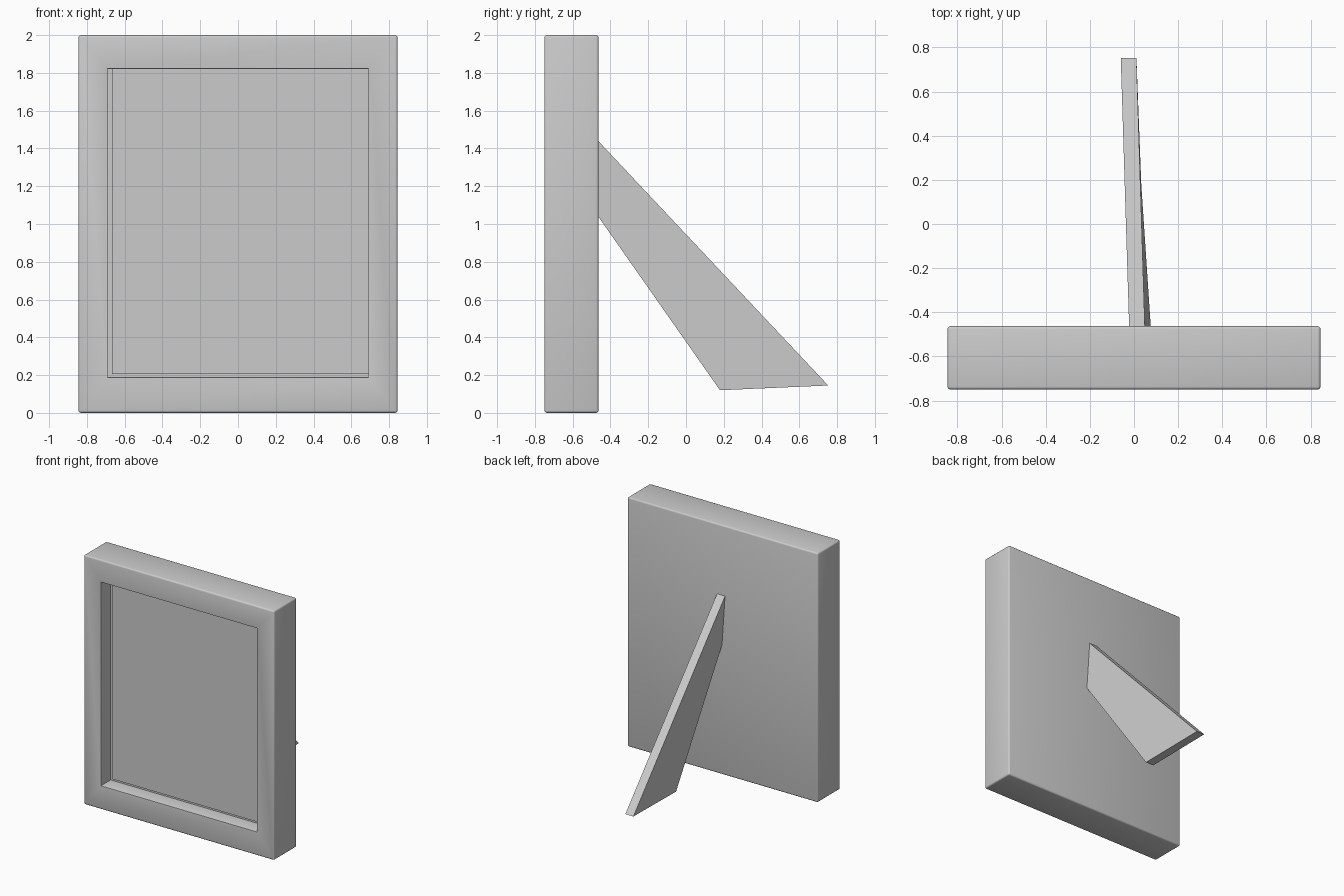
import bpy, bmesh

if "Cube" in bpy.data.objects:
    bpy.data.objects.remove(bpy.data.objects["Cube"])


def make_object(name, bm, smooth=False):
    bmesh.ops.recalc_face_normals(bm, faces=bm.faces)
    mesh = bpy.data.meshes.new(name)
    bm.to_mesh(mesh)
    bm.free()
    ob = bpy.data.objects.new(name, mesh)
    bpy.context.collection.objects.link(ob)
    if smooth:
        bpy.ops.object.select_all(action='DESELECT')
        ob.select_set(True)
        bpy.context.view_layer.objects.active = ob
        bpy.ops.object.shade_smooth_by_angle(angle=0.6)
    return ob


def loop(bm, x0, x1, z0, z1, y):
    return [bm.verts.new((x, y, z)) for x, z in ((x0, z0), (x1, z0), (x1, z1), (x0, z1))]


def bridge(bm, a, b):
    for i in range(4):
        j = (i + 1) % 4
        bm.faces.new((a[i], a[j], b[j], b[i]))


# Frame: solid block with a recessed opening in the front
bm = bmesh.new()
back = loop(bm, -0.845, 0.845, 0, 2, -0.463)
front = loop(bm, -0.845, 0.845, 0, 2, -0.75)
rim = loop(bm, -0.69, 0.69, 0.19, 1.82, -0.75)
floor = loop(bm, -0.69, 0.69, 0.19, 1.82, -0.628)
bm.faces.new(back)
for a, b in ((back, front), (front, rim), (rim, floor)):
    bridge(bm, a, b)
bm.faces.new(floor)
bmesh.ops.recalc_face_normals(bm, faces=bm.faces)
inner = set(floor)
edges = [e for e in bm.edges
         if not inner & set(e.verts)
         and not (len(set(rim) & set(e.verts)) == 1)]
outer_edges = [e for e in edges if not set(rim) & set(e.verts)]
bmesh.ops.bevel(bm, geom=outer_edges, offset=0.013, segments=3, profile=0.5, affect='EDGES')
rim_edges = [e for e in bm.edges if e.is_valid and all(
    abs(v.co.y + 0.75) < 1e-4 and abs(v.co.x) < 0.7 and 0.18 < v.co.z < 1.83 for v in e.verts)]
bmesh.ops.bevel(bm, geom=rim_edges, offset=0.007, segments=2, profile=0.5, affect='EDGES')
make_object("frame", bm, True)

# Picture panel: thin plate resting slightly off-centre in the recess
bm = bmesh.new()
a = loop(bm, -0.668, 0.69, 0.206, 1.82, -0.637)
b = loop(bm, -0.668, 0.69, 0.206, 1.82, -0.6)
bm.faces.new(a)
bridge(bm, a, b)
bm.faces.new(b)
make_object("picture_panel", bm)

# Rear stand: slanted, slightly turned slab (x of its left side, y, z)
profile = [(-0.022, -0.465, 1.44), (-0.06, 0.753, 0.145),
           (-0.038, 0.18, 0.12), (0.005, -0.465, 1.04)]
bm = bmesh.new()
left = [bm.verts.new(p) for p in profile]
right = [bm.verts.new((x + 0.071, y, z)) for x, y, z in profile]
bm.faces.new(left)
bridge(bm, left, right)
bm.faces.new(right)
make_object("rear_stand", bm)
